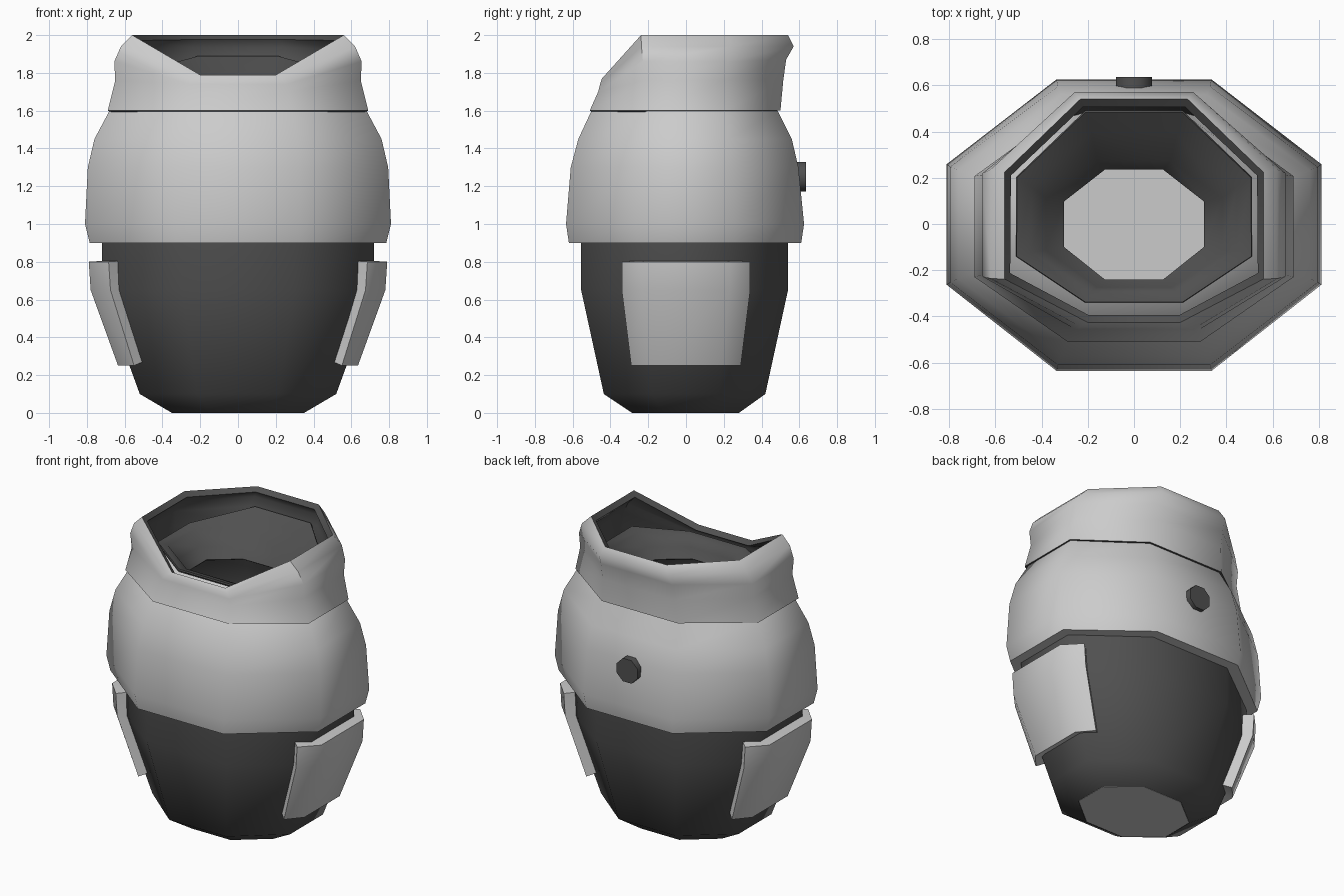
import bpy, math

if "Cube" in bpy.data.objects:
    bpy.data.objects.remove(bpy.data.objects["Cube"])

K = math.tan(math.pi / 8)  # octagon corner ratio

dark = bpy.data.materials.new("dark_grey")
dark.diffuse_color = (0.08, 0.08, 0.08, 1)
dark.use_nodes = True
dark.node_tree.nodes["Principled BSDF"].inputs["Base Color"].default_value = dark.diffuse_color
white = bpy.data.materials.new("white")
white.diffuse_color = (1, 1, 1, 1)
white.use_nodes = True
white.node_tree.nodes["Principled BSDF"].inputs["Base Color"].default_value = white.diffuse_color


def ring(sx, yf, yb, zf, zs=None, zb=None, kx=K, ky=K):
    """Counter-clockwise octagon; front, side and back corners may differ in height.
    kx and ky place the front corners."""
    zs = zf if zs is None else zs
    zb = zf if zb is None else zb
    half = [(sx * kx, yf, zf), (sx, yf * ky, zs), (sx, yb * K, zs), (sx * K, yb, zb)]
    return half + [(-x, y, z) for x, y, z in reversed(half)]


def finish(ob, angle=60):
    bpy.ops.object.select_all(action='DESELECT')
    ob.select_set(True)
    bpy.context.view_layer.objects.active = ob
    for m in list(ob.modifiers):
        bpy.ops.object.modifier_apply(modifier=m.name)
    bpy.ops.object.shade_smooth_by_angle(angle=math.radians(angle))


def shell(name, rows, thickness, mats, closed=True, mirror=False):
    """Skin rows of points (bottom to top) and thicken the skin inwards."""
    n = len(rows[0])
    verts = [p for r in rows for p in r]
    faces = [(i * n + j, i * n + (j + 1) % n, (i + 1) * n + (j + 1) % n, (i + 1) * n + j)
             for i in range(len(rows) - 1) for j in range(n if closed else n - 1)]
    me = bpy.data.meshes.new(name)
    me.from_pydata(verts, [], faces)
    for m in mats:
        me.materials.append(m)
    ob = bpy.data.objects.new(name, me)
    bpy.context.collection.objects.link(ob)
    s = ob.modifiers.new("thickness", 'SOLIDIFY')
    s.thickness = thickness
    s.offset = -1
    s.use_even_offset = True
    if len(mats) > 1:  # second material lines the inside and rim
        s.material_offset = s.material_offset_rim = 1
    if mirror:
        ob.modifiers.new("mirror", 'MIRROR')
    finish(ob)
    return ob


# Dark lower body
shell("lower_body", [
    ring(0.35, -0.285, 0.28, 0.0),
    ring(0.52, -0.435, 0.42, 0.10),
    ring(0.72, -0.555, 0.54, 0.65),
    ring(0.72, -0.555, 0.54, 1.0)], 0.04, [dark])

# Base plate closing the bottom
base = bpy.data.meshes.new("base_plate")
base.from_pydata(ring(0.348, -0.283, 0.278, 0.0) + ring(0.348, -0.283, 0.278, 0.015), [],
                 [tuple(range(7, -1, -1)), tuple(range(8, 16))] +
                 [(j, (j + 1) % 8, 8 + (j + 1) % 8, 8 + j) for j in range(8)])
base.materials.append(white)
bpy.context.collection.objects.link(bpy.data.objects.new("base_plate", base))

# Torso shell with a flat lower lip, running up inside the collar as a neck
shell("torso_shell", [
    ring(0.715, -0.55, 0.535, 0.90),
    ring(0.785, -0.62, 0.61, 0.90),
    ring(0.81, -0.635, 0.625, 1.0),
    ring(0.795, -0.61, 0.595, 1.30),
    ring(0.76, -0.57, 0.56, 1.45),
    ring(0.68, -0.50, 0.485, 1.60),
    ring(0.60, -0.42, 0.475, 1.71),
    ring(0.51, -0.34, 0.48, 1.76, 1.79, 1.86)], 0.03, [None, dark])

# Dark funnel from the neck edge down to the inner opening
shell("neck_lining", [
    ring(0.31, -0.25, 0.245, 1.64),
    ring(0.39, -0.285, 0.28, 1.70),
    ring(0.45, -0.30, 0.40, 1.755, 1.78, 1.80),
    ring(0.51, -0.34, 0.49, 1.765, 1.795, 1.88)], 0.012, [dark])

# Collar, low at the front and high at the back
shell("collar", [
    ring(0.69, -0.51, 0.50, 1.60, ky=0.45),
    ring(0.65, -0.465, 0.515, 1.70, 1.76, 1.76, ky=0.47),
    ring(0.655, -0.455, 0.53, 1.74, 1.86, 1.87, 0.39, 0.5),
    ring(0.62, -0.445, 0.57, 1.77, 1.94, 1.94, 0.37, 0.53),
    ring(0.56, -0.425, 0.54, 1.79, 2.0, 2.0, 0.36, 0.56)], 0.04, [None, dark])

# Wrapped plates on both sides of the body: flat x, end x, end y, bend y, z
rows = []
for xf, xe, ye, yc, z in [(0.635, 0.55, 0.29, 0.19, 0.25),
                          (0.78, 0.675, 0.34, 0.23, 0.65),
                          (0.79, 0.685, 0.34, 0.23, 0.80)]:
    rows.append([(xe, -ye, z), (xf, -yc, z), (xf, yc, z), (xe, ye, z)])
shell("side_plates", rows, 0.07, [None], closed=False, mirror=True)

# Round button on the back
bpy.ops.mesh.primitive_cylinder_add(vertices=8, radius=0.085, depth=0.085,
                                    location=(0, 0.593, 1.25),
                                    rotation=(math.pi / 2, math.pi / 8, 0))
button = bpy.context.object
button.name = "back_button"
button.data.materials.append(dark)
finish(button)
